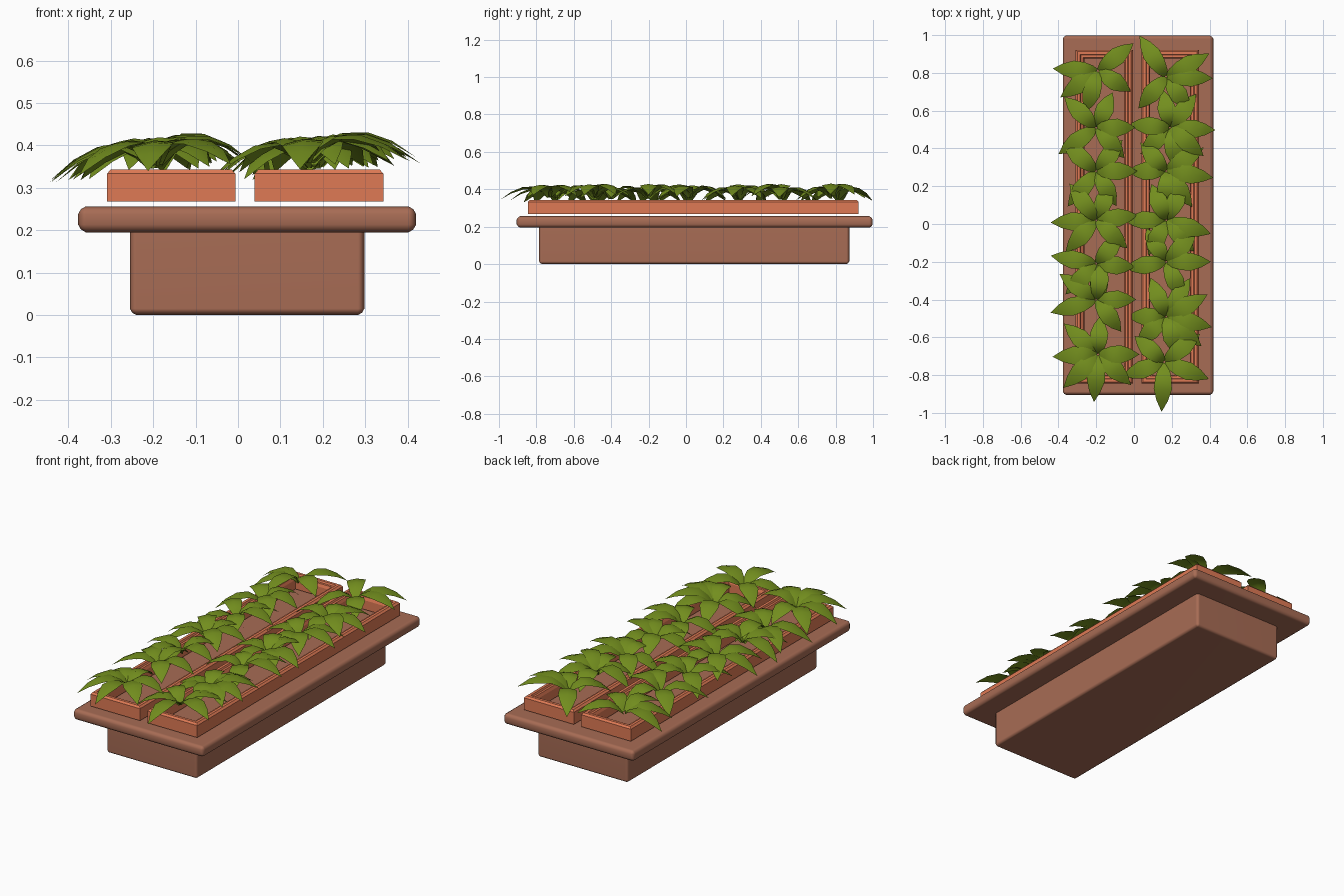
import bpy, bmesh, math, random
from mathutils import Vector

if "Cube" in bpy.data.objects:
    bpy.data.objects.remove(bpy.data.objects["Cube"])
random.seed(4)

def material(name, col):
    m = bpy.data.materials.new(name)
    m.diffuse_color = (*col, 1)
    m.use_nodes = True
    m.node_tree.nodes["Principled BSDF"].inputs["Base Color"].default_value = m.diffuse_color
    return m

CLAY = material("brown clay", (0.39, 0.15, 0.09))
TERRA = material("terracotta", (0.74, 0.195, 0.09))
LEAF = material("leaf green", (0.17, 0.27, 0.013))

def finish(bm, name, mat):
    me = bpy.data.meshes.new(name)
    bm.to_mesh(me)
    bm.free()
    me.materials.append(mat)
    ob = bpy.data.objects.new(name, me)
    bpy.context.collection.objects.link(ob)
    return ob

def smooth(ob, deg):
    bpy.ops.object.select_all(action='DESELECT')
    ob.select_set(True)
    bpy.context.view_layer.objects.active = ob
    bpy.ops.object.shade_smooth_by_angle(angle=math.radians(deg))

def box(name, lo, hi, bevel, mat):
    bm = bmesh.new()
    bmesh.ops.create_cube(bm, size=1)
    for v in bm.verts:
        v.co = [(a + b) / 2 + c * (b - a) for a, b, c in zip(lo, hi, v.co)]
    bmesh.ops.bevel(bm, geom=bm.edges[:], offset=bevel, segments=2,
                    profile=0.4, affect='EDGES')
    ob = finish(bm, name, mat)
    smooth(ob, 60)
    ob.modifiers.new("flat_sides", 'WEIGHTED_NORMAL').keep_sharp = True
    return ob

# Trough body and its wide rim
box("trough_body", (-0.255, -0.785, 0.0), (0.298, 0.873, 0.22), 0.015, CLAY)
box("trough_rim", (-0.377, -0.905, 0.195), (0.42, 0.998, 0.256), 0.018, CLAY)

# Tray frame: closed (inset, z) profile swept round a rectangle
FRAME = [(0, 0.267), (0, 0.333), (0.009, 0.343), (0.024, 0.343), (0.028, 0.334),
         (0.040, 0.334), (0.046, 0.318), (0.046, 0.267)]

def tray(name, x0, x1, y0=-0.845, y1=0.922):
    bm = bmesh.new()
    rings = [[bm.verts.new(p) for p in ((x0 + d, y0 + d, z), (x1 - d, y0 + d, z),
                                        (x1 - d, y1 - d, z), (x0 + d, y1 - d, z))]
             for d, z in FRAME]
    for a, b in zip(rings, rings[1:] + rings[:1]):
        for i in range(4):
            j = (i + 1) % 4
            bm.faces.new((a[i], a[j], b[j], b[i]))
    bmesh.ops.recalc_face_normals(bm, faces=bm.faces[:])
    finish(bm, name, TERRA)

tray("left_tray", -0.309, -0.006)
tray("right_tray", 0.039, 0.343)

# Leaf arc: (share of length, height, half width)
ARC = [(0.02, 0.352, 0.012), (0.13, 0.383, 0.029), (0.32, 0.409, 0.043),
       (0.55, 0.405, 0.048), (0.78, 0.380, 0.030), (1.0, 0.338, 0.0)]
TILT = 0.09  # every plant leans up towards +x

def leaf(bm, x, y, angle, length, lift):
    a = math.radians(angle)
    out, side = Vector((math.cos(a), math.sin(a), 0)), Vector((-math.sin(a), math.cos(a), 0))
    rows = []
    for t, z, w in ARC:
        mid = Vector((x, y, z + lift)) + out * (t * length)
        if w == 0:
            pts = [mid]
        else:
            drop = Vector((0, 0, 0.18 * w))
            pts = [mid + side * w - drop, mid, mid - side * w - drop]
        for p in pts:
            p.z += TILT * (p.x - x)
        rows.append([bm.verts.new(p) for p in pts])
    for p, q in zip(rows, rows[1:]):
        for i in range(2):
            if len(q) == 1:
                bm.faces.new((p[i + 1], p[i], q[0]))
            else:
                bm.faces.new((p[i + 1], p[i], q[i], q[i + 1]))
    # upper side faces up
    for f in bm.faces:
        f.normal_update()
        if f.normal.z < 0:
            f.normal_flip()

# Plants: x, y, leaf directions in degrees
PLANTS = [
    (-0.19, 0.81, (177, 38, -32, -107, 215)),
    (-0.20, 0.51, (136, 65, 0, -47, 215)),
    (-0.20, 0.28, (139, 0, 231, 50, -60)),
    (-0.20, 0.02, (183, 126, 68, 7, -42, 226)),
    (-0.20, -0.21, (170, -5, -83, 48, 225)),
    (-0.20, -0.40, (145, 196, 0, -52, 80)),
    (-0.19, -0.69, (183, 138, 87, 0, -43, -95, 224)),
    (0.17, 0.78, (123, -2, -55, 229, 28)),
    (0.19, 0.51, (175, 52, -3, -40, 222, 100, -80)),
    (0.17, 0.28, (32, -8, 180, -90, -54, 132)),
    (0.17, 0.02, (112, 63, -17, 180, 243, -48)),
    (0.17, -0.20, (0, 189, -65, 121, 45)),
    (0.17, -0.49, (180, 112, 58, -40, -13, 223, -74, 28)),
    (0.16, -0.73, (-21, -93, 199, 38, 139)),
]
for n, (x, y, angles) in enumerate(PLANTS):
    bm = bmesh.new()
    for a in angles:
        # leaves reaching outward are longest
        toward = math.cos(math.radians(a)) * (1 if x > 0 else -1)
        end = math.sin(math.radians(a)) * (1 if y > 0 else -1) if abs(y) > 0.65 else 0
        length = 0.212 + 0.03 * max(toward, 0) + 0.045 * max(end, 0) + random.uniform(-0.01, 0.012)
        leaf(bm, x, y, a, length, random.uniform(-0.006, 0.014))
    smooth(finish(bm, "plant_%02d" % (n + 1), LEAF), 50)
